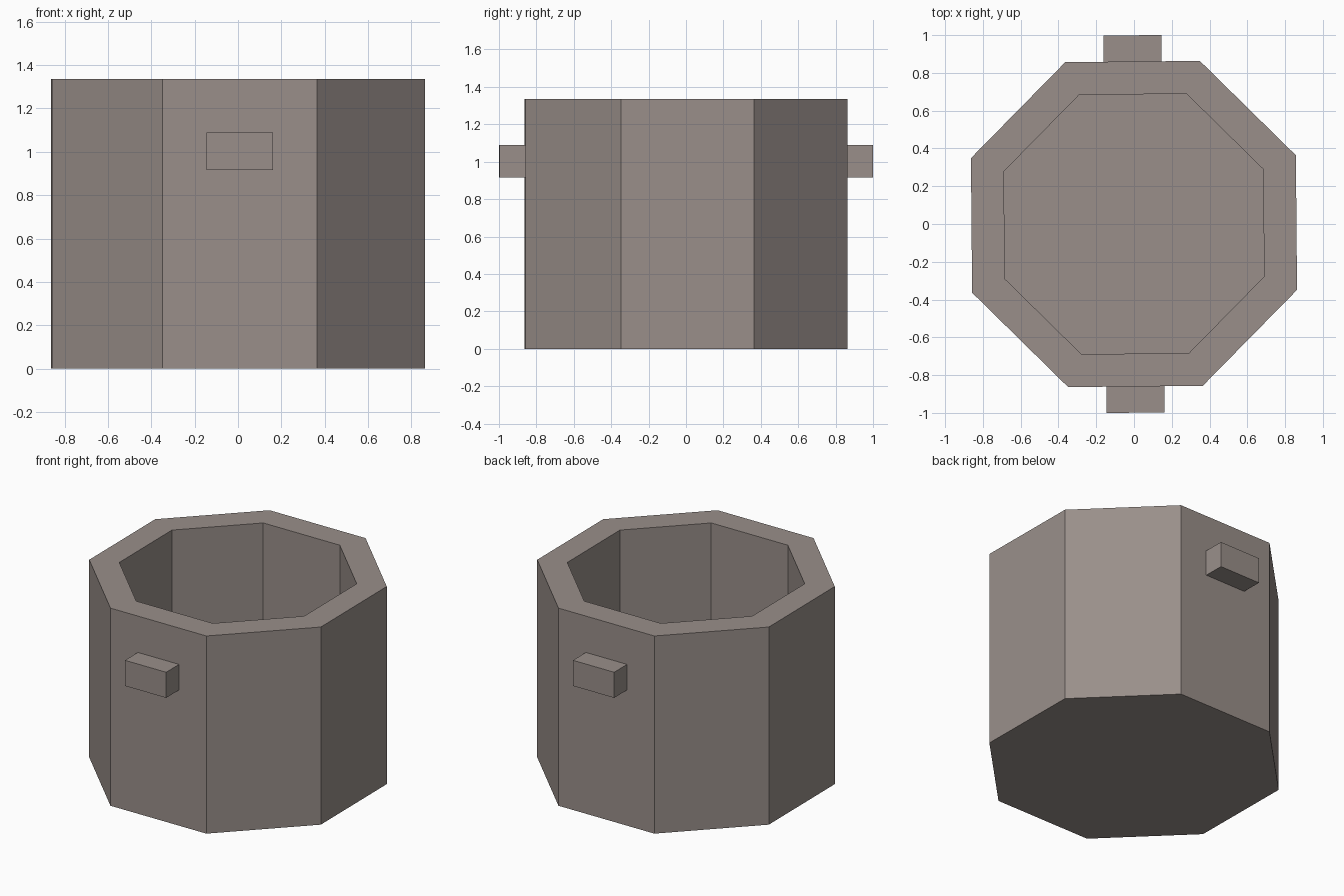
import bpy, bmesh, math
from mathutils import Matrix

if "Cube" in bpy.data.objects:
    bpy.data.objects.remove(bpy.data.objects["Cube"])

TURN = math.radians(0.5)   # the whole pot is turned very slightly
HEIGHT, FLOOR = 1.335, 0.17

mat = bpy.data.materials.new("warm grey stone")
mat.diffuse_color = (0.32, 0.275, 0.255, 1)
mat.use_nodes = True
mat.node_tree.nodes["Principled BSDF"].inputs["Base Color"].default_value = mat.diffuse_color


def finish(bm, name):
    bmesh.ops.recalc_face_normals(bm, faces=bm.faces)
    me = bpy.data.meshes.new(name)
    bm.to_mesh(me)
    bm.free()
    me.materials.append(mat)
    ob = bpy.data.objects.new(name, me)
    bpy.context.collection.objects.link(ob)
    return ob


def ring(bm, radius, z):
    angles = [math.radians(22.5 + 45 * i) + TURN for i in range(8)]
    return [bm.verts.new((radius * math.cos(a), radius * math.sin(a), z)) for a in angles]


# Hollow octagonal body: outer wall, rim, inner wall, floor
bm = bmesh.new()
rings = [ring(bm, r, z) for r, z in
         ((0.931, 0), (0.931, HEIGHT), (0.743, HEIGHT), (0.743, FLOOR))]
for a, b in zip(rings, rings[1:]):
    for i in range(8):
        j = (i + 1) % 8
        bm.faces.new((a[i], a[j], b[j], b[i]))
bm.faces.new(rings[0])
bm.faces.new(rings[-1])
finish(bm, "pot_body")

# Block handles on the front and back
for name, side in (("front_handle", -1), ("back_handle", 1)):
    bm = bmesh.new()
    m = (Matrix.Rotation(TURN, 4, 'Z') @ Matrix.Translation((0, side * 0.909, 1.003))
         @ Matrix.Diagonal((0.306, 0.18, 0.173, 1)))
    bmesh.ops.create_cube(bm, size=1, matrix=m)
    finish(bm, name)
